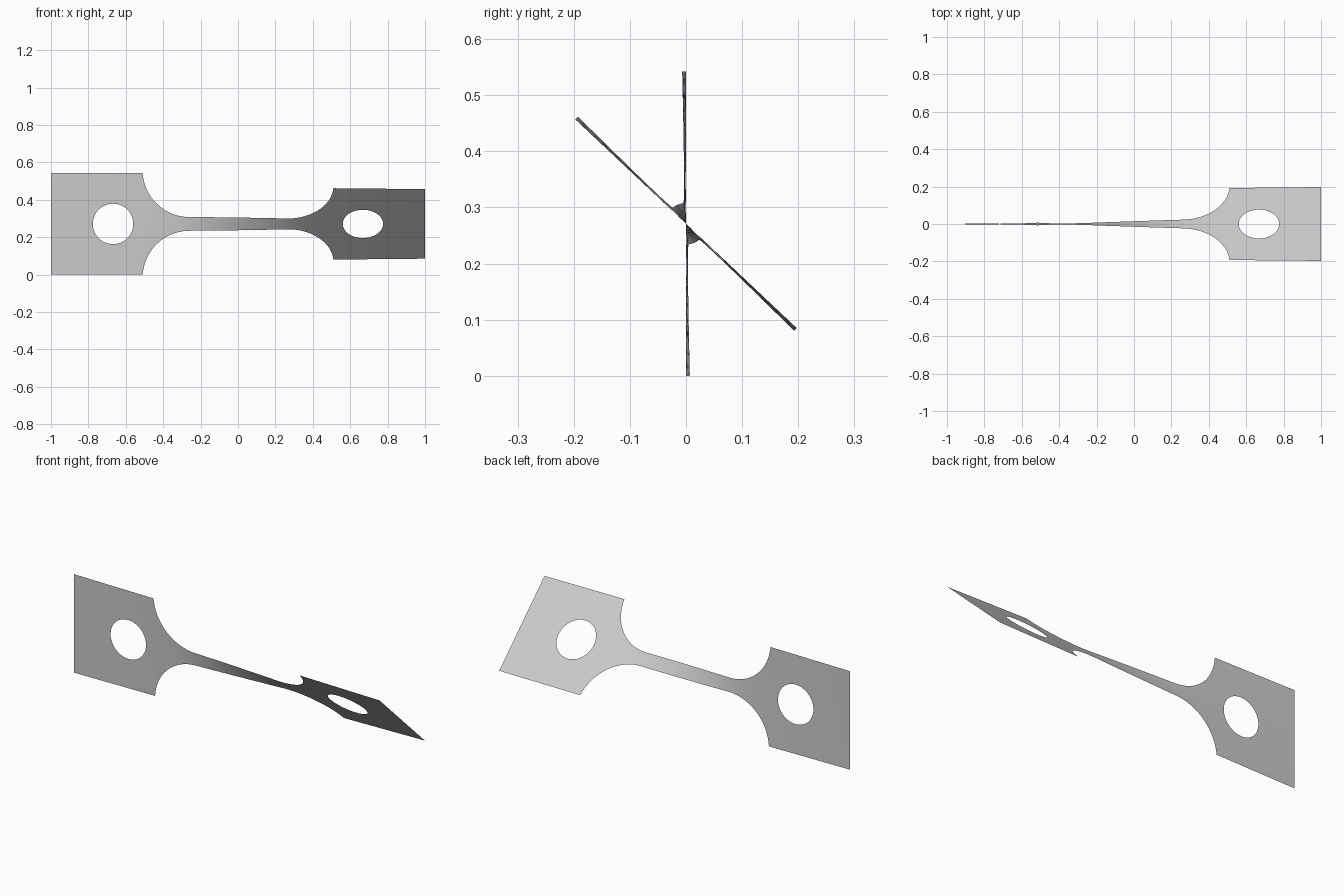
import bpy, bmesh, math
from mathutils import Vector

if "Cube" in bpy.data.objects:
    bpy.data.objects.remove(bpy.data.objects["Cube"])

HALF, NECK, R = 0.271, 0.037, 0.25      # grip half width, neck half width, fillet radius
NECK_X, GRIP_X = 0.26, 0.51             # fillet start and grip start
HOLE_X, HOLE_R = 0.668, 0.108
TWIST = math.radians(46.7)
ROWS = 16


def half_width(x):
    d = abs(x) - NECK_X
    if d <= 0:
        return NECK
    if abs(x) >= GRIP_X:
        return HALF
    return min(HALF, NECK + R - math.sqrt(max(0, R * R - d * d)))


# Twist builds up fastest where the strip is narrow
STEPS = 800
total = [0.0]
for i in range(STEPS):
    total.append(total[-1] + half_width(-1 + 2 * (i + 0.5) / STEPS) ** -1.5)


def twist(x):
    f = min(max((x + 1) / 2 * STEPS, 0), STEPS - 1e-6)
    i = int(f)
    return TWIST * (total[i] + (total[i + 1] - total[i]) * (f - i)) / total[-1]


bm = bmesh.new()


def loft(lines, closed=False):
    """Skin a list of equally long point rows with quads."""
    grid = [[bm.verts.new((x, 0, z)) for x, z in line] for line in lines]
    for a, b in zip(grid, grid[1:]):
        n = len(a)
        for j in range(n if closed else n - 1):
            k = (j + 1) % n
            bm.faces.new((a[j], b[j], b[k], a[k]))


# Neck and fillets
top_angle = math.acos((NECK + R - HALF) / R)
fillet = [(NECK_X + R * math.sin(top_angle * i / 24),
           NECK + R - R * math.cos(top_angle * i / 24)) for i in range(25)]
fillet[-1] = (GRIP_X, HALF)
stations = [(-x, h) for x, h in reversed(fillet)]
stations += [(-NECK_X + 2 * NECK_X * i / 40, NECK) for i in range(1, 40)]
stations += fillet
loft([[(x, h * (2 * j / ROWS - 1)) for j in range(ROWS + 1)] for x, h in stations])

# Square grips, each with a round hole
corners = [Vector(c) for c in ((GRIP_X, -HALF), (1, -HALF), (1, HALF), (GRIP_X, HALF))]
centre = Vector((HOLE_X, 0))
outline = [a.lerp(b, j / ROWS) for a, b in zip(corners, corners[1:] + corners[:1])
           for j in range(ROWS)]
for side in (-1, 1):
    rings = []
    for i in range(7):
        ring = [(centre + (p - centre).normalized() * HOLE_R).lerp(p, i / 6) for p in outline]
        rings.append([(side * p.x, p.y) for p in ring])
    loft(rings, closed=True)

bmesh.ops.remove_doubles(bm, verts=bm.verts, dist=0.0005)

# Wind the flat sheet about its long axis
for v in bm.verts:
    a, h = twist(v.co.x), v.co.z
    v.co.y, v.co.z = -h * math.sin(a), HALF + h * math.cos(a)
bmesh.ops.recalc_face_normals(bm, faces=bm.faces)
bm.faces.ensure_lookup_table()
if bm.faces[0].normal.y > 0:
    bmesh.ops.reverse_faces(bm, faces=bm.faces)
for f in bm.faces:
    f.smooth = True

mesh = bpy.data.meshes.new("twisted_strip")
bm.to_mesh(mesh)
bm.free()
strip = bpy.data.objects.new("twisted_strip", mesh)
bpy.context.collection.objects.link(strip)

# Plain grey metal
grey = bpy.data.materials.new("light_grey")
grey.use_nodes = True
colour = (0.6, 0.6, 0.6, 1)
grey.diffuse_color = colour
grey.node_tree.nodes["Principled BSDF"].inputs["Base Color"].default_value = colour
mesh.materials.append(grey)
